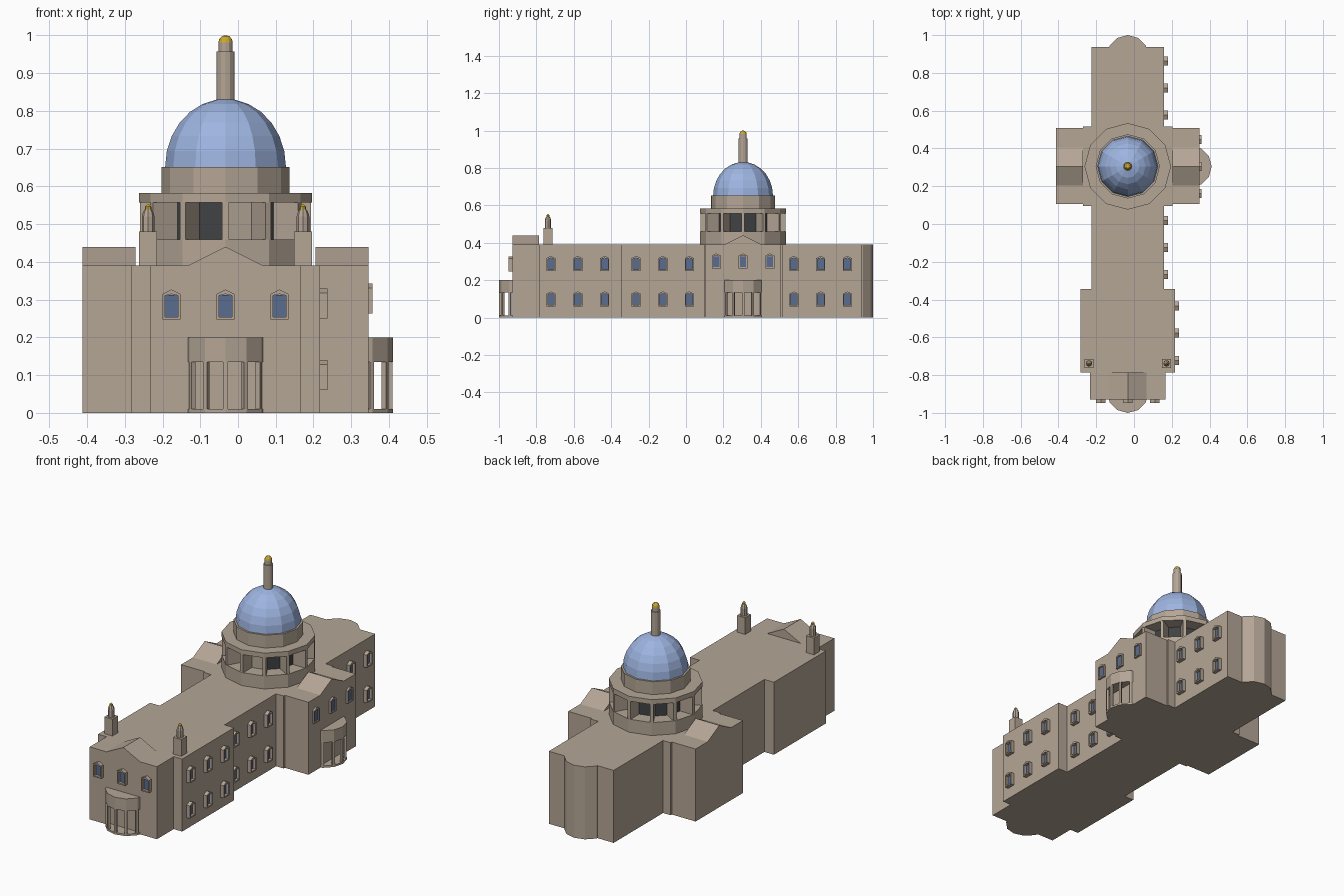
import bpy, bmesh, math
from mathutils import Matrix, Vector

if "Cube" in bpy.data.objects:
    bpy.data.objects.remove(bpy.data.objects["Cube"])

CX, CY, H = -0.033, 0.305, 0.39      # church axis, crossing centre, wall height


def material(name, rgb):
    m = bpy.data.materials.new(name)
    m.diffuse_color = (*rgb, 1)
    m.use_nodes = True
    m.node_tree.nodes["Principled BSDF"].inputs["Base Color"].default_value = m.diffuse_color
    return m


STONE = material("stone", (0.46, 0.38, 0.305))
BLUE = material("dome_blue", (0.34, 0.46, 0.75))
GLASS = material("window_blue", (0.10, 0.15, 0.28))
DARK = material("dark_interior", (0.05, 0.053, 0.056))
GOLD = material("gold", (0.60, 0.40, 0.03))


def finish(name, bm, *mats):
    bmesh.ops.recalc_face_normals(bm, faces=bm.faces)
    me = bpy.data.meshes.new(name)
    bm.to_mesh(me)
    bm.free()
    for m in mats:
        me.materials.append(m)
    ob = bpy.data.objects.new(name, me)
    bpy.context.collection.objects.link(ob)
    return ob


def add_box(bm, x0, x1, y0, y1, z0, z1, mat=None):
    m = Matrix.Translation(((x0 + x1) / 2, (y0 + y1) / 2, (z0 + z1) / 2)) @ \
        Matrix.Diagonal((x1 - x0, y1 - y0, z1 - z0, 1))
    bmesh.ops.create_cube(bm, size=1, matrix=(mat or Matrix()) @ m)


def box(name, *dims):
    bm = bmesh.new()
    add_box(bm, *dims)
    return finish(name, bm, STONE)


def add_lathe(bm, profile, x, y, n=12):
    """Spin (radius, z) points into a closed n-sided solid."""
    rings = [[bm.verts.new((x + r * math.cos(math.tau * i / n),
                            y + r * math.sin(math.tau * i / n), z)) for i in range(n)]
             for r, z in profile]
    for a, b in zip(rings, rings[1:]):
        for i in range(n):
            j = (i + 1) % n
            bm.faces.new((a[i], a[j], b[j], b[i]))
    bm.faces.new(rings[0][::-1])
    bm.faces.new(rings[-1])


def lathe(name, profile, x, y, mat, n=12):
    bm = bmesh.new()
    add_lathe(bm, profile, x, y, n)
    return finish(name, bm, mat)


def add_extrusion(bm, pts, vec):
    f = bm.faces.new([bm.verts.new(p) for p in pts])
    ext = bmesh.ops.extrude_face_region(bm, geom=[f], use_keep_orig=True)
    bmesh.ops.translate(bm, vec=vec, verts=[v for v in ext["geom"] if isinstance(v, bmesh.types.BMVert)])


def gable(name, pts, vec):
    bm = bmesh.new()
    add_extrusion(bm, pts, vec)
    return finish(name, bm, STONE)


# Main walls
box("nave", CX - .193, CX + .193, -.4, .938, 0, H)
box("front_hall", CX - .25, CX + .25, -.785, -.343, 0, H)
box("front_portico", CX - .2, CX + .2, -.928, -.78, 0, H)
box("crossing", CX - .238, CX + .238, .095, .517, 0, H)
box("transept", CX - .379, CX + .379, .105, .507, 0, H)
lathe("back_apse", [(.11, 0), (.11, H)], CX, .89, STONE)

# Low gables over the portico and transept ends
gable("front_gable", [(CX - .1, -.928, H), (CX + .1, -.928, H), (CX, -.928, .44)], (0, .143, 0))
for side, s in (("left", -1), ("right", 1)):
    x = CX + s * .379
    gable(side + "_gable", [(x, CY - .1, H), (x, CY + .1, H), (x, CY, .44)], (-s * .141, 0, 0))

# Drum: dark core behind a ring of radial piers
lathe("drum_base", [(.229, H), (.229, .46)], CX, CY, STONE)
core = lathe("drum_core", [(.155, .46), (.155, .557)], CX, CY, DARK)
core.data.materials.append(STONE)
door_dir = Vector((math.cos(math.radians(-75)), math.sin(math.radians(-75)), 0))
for p in core.data.polygons:          # one bay is walled up
    if p.normal.dot(door_dir) > .99:
        p.material_index = 1
bm = bmesh.new()
for i in range(12):
    add_box(bm, .148, .2266, -.009, .009, .46, .557,
            Matrix.Translation((CX, CY, 0)) @ Matrix.Rotation(math.tau * i / 12, 4, 'Z'))
finish("drum_piers", bm, STONE)
lathe("drum_cornice", [(.229, .557), (.229, .583)], CX, CY, STONE)
lathe("upper_drum", [(.17, .583), (.17, .652)], CX, CY, STONE)

# Dome and lantern
lathe("dome", [(.16 * math.cos(a), .652 + .18 * math.sin(a))
               for a in [math.radians(81 * k / 6) for k in range(7)]], CX, CY, BLUE)
lathe("lantern", [(.024, .82), (.024, .958), (.0185, .958), (.0185, .982)], CX, CY, STONE)
lathe("lantern_cap", [(.019, .982), (.0165, .991), (.01, .998), (.002, 1)], CX, CY, GOLD)

# Front turrets
for side, s in (("left", -1), ("right", 1)):
    x, y = CX + s * .205, -.738
    box(side + "_turret_base", x - .024, x + .024, y - .024, y + .024, H - .01, .48)
    lathe(side + "_turret", [(.017, .48), (.017, .52), (.013, .534), (.008, .54)], x, y, STONE, 8)
    lathe(side + "_turret_tip", [(.009, .538), (.008, .547), (.002, .553)], x, y, GOLD, 8)


# Polygonal open porches (12-sided, half buried in the wall)
def porch(name, x, y, heading):
    bm = bmesh.new()
    add_lathe(bm, [(.11, 0), (.11, .01)], x, y)
    add_lathe(bm, [(.11, .135), (.11, .2)], x, y)
    for k in range(-2, 3):
        add_box(bm, .096, .1085, -.0065, .0065, .01, .135,
                Matrix.Translation((x, y, 0)) @ Matrix.Rotation(math.radians(heading + 30 * k), 4, 'Z'))
    finish(name, bm, STONE)


porch("front_porch", CX, -.89, -90)
porch("right_porch", .301, CY, 0)


# Windows: pointed stone surround with a set-back pane
def windows(name, spots, heading, depth):
    frames, panes = bmesh.new(), bmesh.new()
    rot = Matrix.Rotation(math.radians(heading), 4, 'Z')   # local -y is outward
    outer = [(-.024, 0), (.024, 0), (.024, .068), (0, .08), (-.024, .068)]
    inner = [(-.017, .007), (.017, .007), (.017, .064), (0, .068), (-.017, .064)]
    for loc in spots:
        m = Matrix.Translation(loc) @ rot
        ring = [[[frames.verts.new(m @ Vector((u, d, w))) for u, w in shape]
                 for d in (.004, -depth)] for shape in (outer, inner)]
        (ob, of), (ib, inf) = ring
        for i in range(5):
            j = (i + 1) % 5
            for a, b in ((ob, of), (of, inf), (inf, ib), (ib, ob)):
                frames.faces.new((a[i], a[j], b[j], b[i]))
        add_box(panes, -.0175, .0175, -.005, .002, .006, .065, m)
    finish(name + "_surrounds", frames, STONE)
    finish(name + "_panes", panes, GLASS)


windows("front_windows", [(CX + dx, -.928, .247) for dx in (-.143, 0, .143)], 0, .02)
windows("transept_windows", [(CX + .379, CY + dy, .263) for dy in (-.143, 0, .143)], 90, .011)
rows = (.06, .25)
windows("hall_windows", [(CX + .25, y, z) for y in (-.722, -.578, -.435) for z in rows], 90, .02)
windows("nave_windows", [(CX + .193, y, z) for y in (-.267, -.124, .018, .577, .72, .863)
                         for z in rows], 90, .02)
